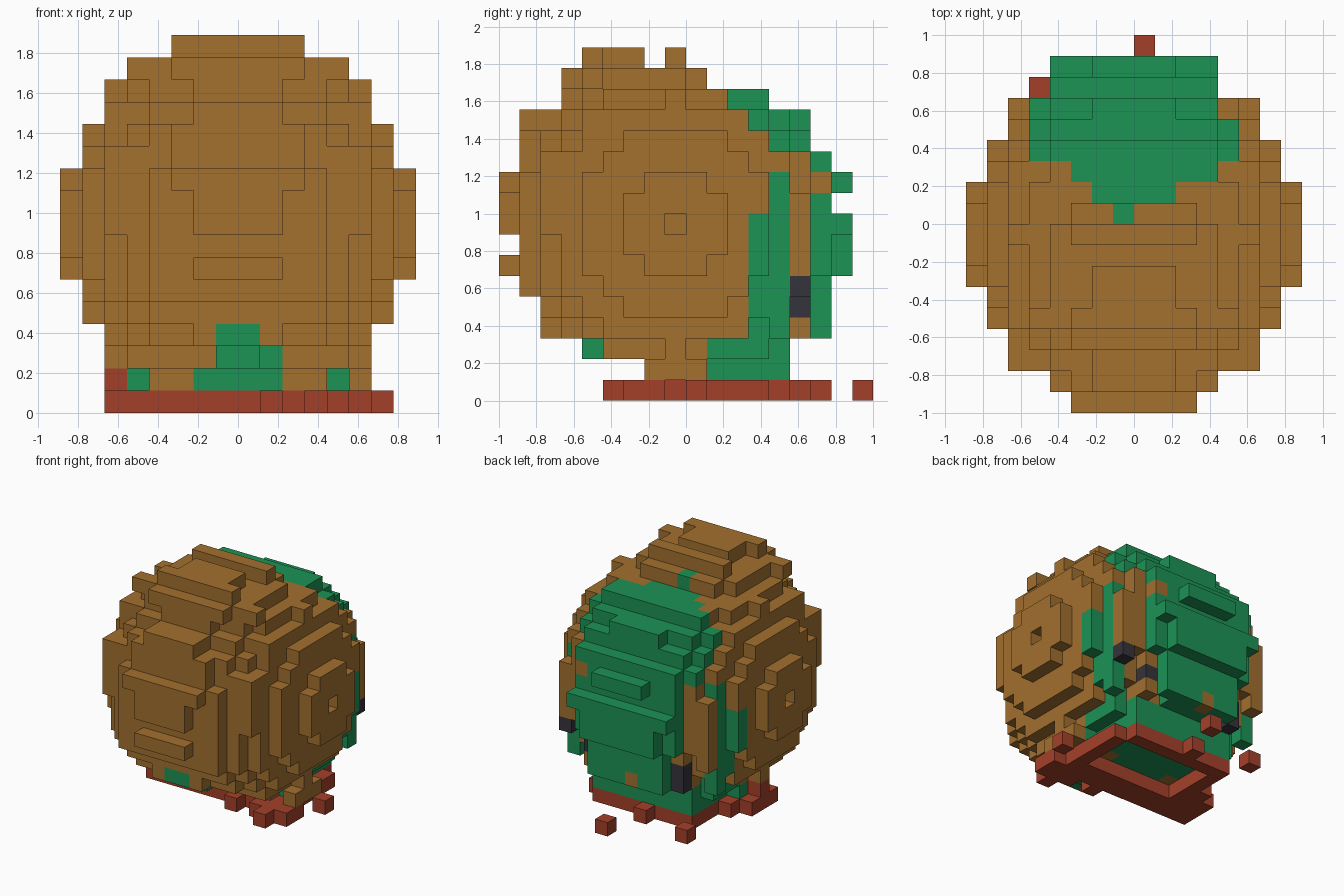
import bpy, bmesh
from mathutils import Vector

U = 1 / 9  # size of one block
cells = {}  # (x, y, z) -> part name


def box(part, xs, ys, zs):
    """Fill half-open block ranges with a part; part None carves them away."""
    for x in range(*xs):
        for y in range(*ys):
            for z in range(*zs):
                if part:
                    cells[x, y, z] = part
                else:
                    cells.pop((x, y, z), None)


def both(part, xs, ys, zs):
    """Fill a range and its mirror in x."""
    box(part, xs, ys, zs)
    box(part, (-xs[1], -xs[0]), ys, zs)


def sym(part, half, ys, zs):
    box(part, (-half, half), ys, zs)


def one(part, x, y, z, h=1):
    box(part, (x, x + 1), (y, y + 1), (z, z + h))


# Round shell
for x in range(-8, 8):
    for y in range(-8, 6):
        for z in range(2, 16):
            d = (x + .5) ** 2 + (y + 1) ** 2 + (z - 8) ** 2
            if d < (62.5 if abs(x + .5) > 6 else 66.5):
                cells[x, y, z] = "shell"
sym(None, 8, (-8, -7), (2, 5))
sym(None, 8, (-8, -4), (2, 3))
sym(None, 8, (5, 6), (2, 3))
sym(None, 8, (4, 6), (14, 15))
both(None, (4, 8), (2, 4), (14, 15))
sym(None, 8, (1, 6), (15, 16))
both(None, (3, 8), (0, 1), (15, 16))

# Flat panels on the upper front
sym("shell", 6, (-7, -4), (8, 12))
sym("shell", 6, (-5, -3), (12, 14))
# Raised plates on the front
sym("shell", 4, (-8, -7), (5, 10))
sym("shell", 3, (-8, -7), (10, 13))
sym("shell", 2, (-8, -7), (13, 14))
sym("shell", 2, (-9, -8), (6, 7))
sym("shell", 2, (-9, -8), (8, 10))
sym("shell", 3, (-9, -8), (10, 11))
# Raised plates on the crown
sym("shell", 4, (-4, 0), (15, 16))
sym("shell", 5, (-5, -4), (15, 16))
sym("shell", 3, (-6, -5), (15, 16))
sym("shell", 2, (-4, -2), (16, 17))
sym("shell", 3, (-5, -4), (16, 17))
sym("shell", 3, (-1, 0), (16, 17))
# Pit in the middle of each side disc
for x in (-8, 7):
    cells.pop((x, -1, 8), None)

# Green patch over the upper back, side strips and lower back
TOP = {0: (-1, 0), 1: (-2, 2), 2: (-3, 4), 3: (-5, 5), 4: (-5, 5), 5: (-5, 4)}
for (x, y, z) in list(cells):
    patch = y in TOP and z >= 11 and TOP[y][0] <= x < TOP[y][1]
    middle = y == 5 and z < 11 and -3 <= x < 3
    strip = y == 3 and 3 <= z < 9 and abs(x + .5) > 4
    if patch or middle or strip:
        cells[x, y, z] = "skin"
both("skin", (5, 6), (4, 5), (3, 11))

# Brown cheeks beside the face
both("shell", (4, 6), (5, 6), (6, 10))
both("shell", (4, 5), (5, 6), (10, 11))
both(None, (4, 5), (5, 6), (5, 6))
one("shell", 3, 5, 3)
one("shell", -6, 5, 5)

# Face bulging from the back
sym("skin", 3, (6, 7), (3, 6))
sym("skin", 4, (6, 7), (6, 12))
one("shell", 3, 6, 10)
sym("skin", 2, (7, 8), (10, 11))
sym("skin", 4, (7, 8), (8, 9))
sym("skin", 3, (7, 8), (6, 8))
one("shell", -1, 6, 3)

# Eyes
one("eyes", 5, 5, 5)
one("eyes", 3, 5, 4)
one("eyes", -4, 5, 3, 2)

# Underside
sym("skin", 4, (1, 5), (1, 3))
both("skin", (4, 5), (1, 4), (2, 3))
sym("skin", 2, (-2, 1), (1, 2))
both("shell", (2, 4), (-2, 1), (1, 2))
both("skin", (4, 5), (-1, 1), (1, 2))
box("shell", (5, 6), (-2, 1), (1, 2))
sym("skin", 1, (-5, -4), (2, 3))
box("skin", (-1, 2), (-4, -3), (2, 3))
sym("skin", 1, (-7, -6), (3, 4))

# Red ring base with loose bits around it
sym("base", 4, (-2, 5), (0, 1))
box(None, (-3, 4), (0, 4), (0, 1))
box("base", (4, 5), (-2, 4), (0, 1))
box("base", (-5, -3), (-2, 2), (0, 1))
box("base", (-6, -4), (-2, 0), (0, 1))
box("base", (3, 6), (-3, -1), (0, 1))
for x, y in ((4, -4), (1, -3), (6, 0), (-6, 0), (-1, 5), (-5, 6), (0, 8)):
    one("base", x, y, 0)
one("base", -6, -1, 0, 2)


def linear(c):
    c /= 255
    return c / 12.92 if c <= .04045 else ((c + .055) / 1.055) ** 2.4


def material(name, rgb):
    m = bpy.data.materials.new(name)
    col = (*[linear(c) for c in rgb], 1)
    m.use_nodes = True
    m.diffuse_color = col
    m.node_tree.nodes["Principled BSDF"].inputs["Base Color"].default_value = col
    return m


def build(part, name, mat):
    """Make the outer faces of all blocks of one part."""
    bm = bmesh.new()
    verts = {}
    for c, p in cells.items():
        if p != part:
            continue
        for axis in range(3):
            for s in (0, 1):
                n = list(c)
                n[axis] += 2 * s - 1
                if tuple(n) in cells:
                    continue
                quad = []
                for i, j in ((0, 0), (1, 0), (1, 1), (0, 1)):
                    k = list(c)
                    k[axis] += s
                    k[(axis + 1) % 3] += i
                    k[(axis + 2) % 3] += j
                    k = tuple(k)
                    if k not in verts:
                        verts[k] = bm.verts.new(Vector(k) * U)
                    quad.append(verts[k])
                bm.faces.new(quad if s else quad[::-1])
    me = bpy.data.meshes.new(name)
    bm.to_mesh(me)
    bm.free()
    me.materials.append(mat)
    bpy.context.collection.objects.link(bpy.data.objects.new(name, me))


cube = bpy.data.objects.get("Cube")
if cube:
    bpy.data.objects.remove(cube)

build("shell", "round_shell", material("brown", (163, 112, 47)))
build("skin", "face_and_underside", material("green", (28, 147, 85)))
build("base", "ring_base", material("brick red", (164, 64, 41)))
build("eyes", "eyes", material("charcoal", (53, 51, 59)))
